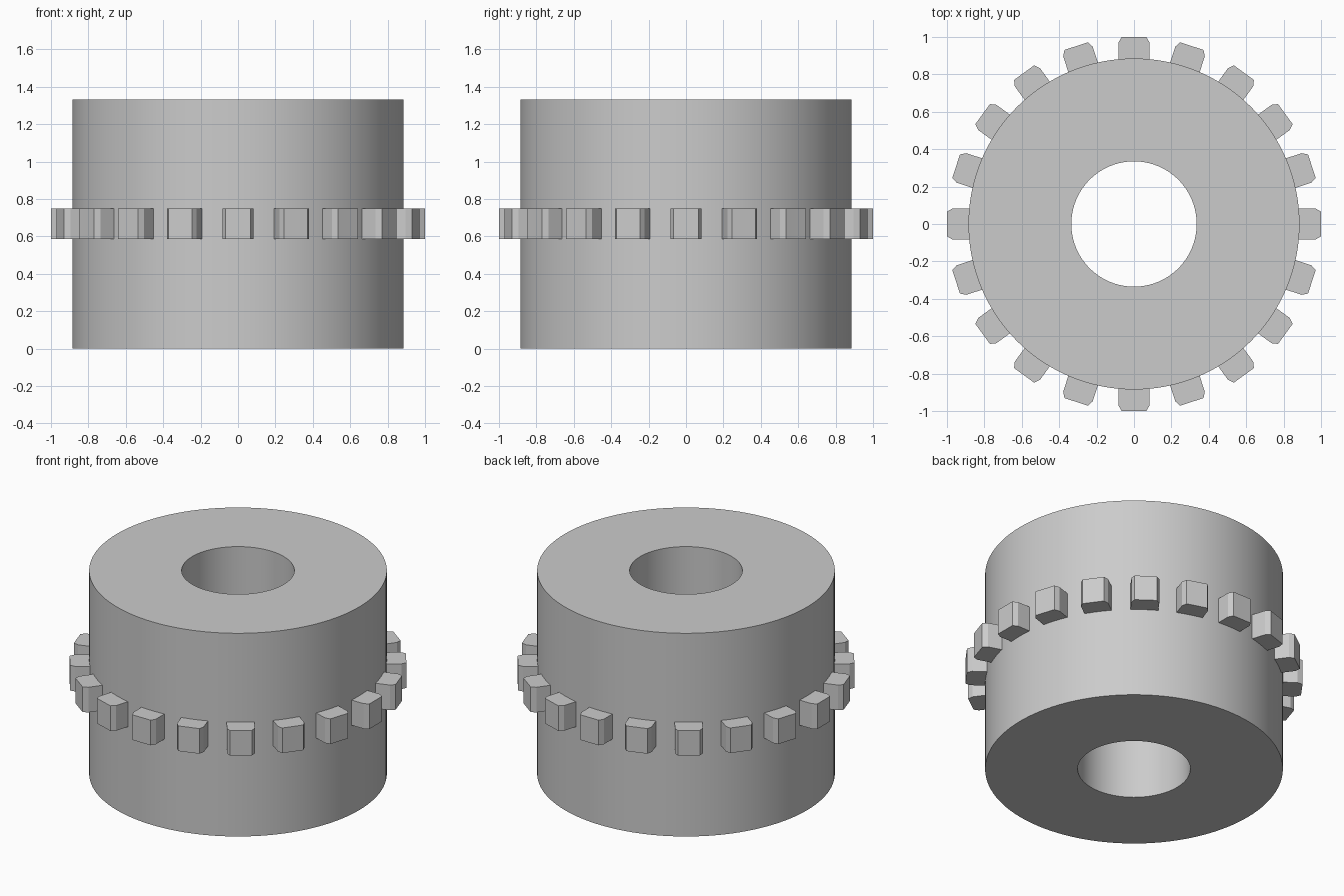
import bpy, bmesh, math
from mathutils import Matrix

if "Cube" in bpy.data.objects:
    bpy.data.objects.remove(bpy.data.objects["Cube"])

R, BORE, H = 0.885, 0.335, 1.333
TEETH, Z0, Z1 = 20, 0.585, 0.75

grey = bpy.data.materials.new("light grey")
grey.diffuse_color = (0.6, 0.6, 0.6, 1)
grey.use_nodes = True
grey.node_tree.nodes["Principled BSDF"].inputs["Base Color"].default_value = grey.diffuse_color


def finish(bm, name):
    bmesh.ops.recalc_face_normals(bm, faces=bm.faces)
    me = bpy.data.meshes.new(name)
    bm.to_mesh(me)
    bm.free()
    me.materials.append(grey)
    ob = bpy.data.objects.new(name, me)
    bpy.context.collection.objects.link(ob)
    return ob


# Drum with a through bore: a rectangular section spun round z
bm = bmesh.new()
section = [(BORE, 0), (R, 0), (R, H), (BORE, H)]
vs = [bm.verts.new((x, 0, z)) for x, z in section]
es = [bm.edges.new((vs[i], vs[(i + 1) % 4])) for i in range(4)]
bmesh.ops.spin(bm, geom=vs + es, cent=(0, 0, 0), axis=(0, 0, 1),
               angle=math.tau, steps=128, use_merge=True)
bmesh.ops.remove_doubles(bm, verts=bm.verts, dist=1e-5)
drum = finish(bm, "drum")
bpy.context.view_layer.objects.active = drum
drum.select_set(True)
bpy.ops.object.shade_smooth_by_angle(angle=math.radians(30))

# Ring of teeth with chamfered outer corners
bm = bmesh.new()
outline = [(0.86, -0.083), (0.97, -0.083), (1.0, -0.066),
           (1.0, 0.066), (0.97, 0.083), (0.86, 0.083)]
for i in range(TEETH):
    face = bm.faces.new([bm.verts.new((x, y, Z0)) for x, y in outline])
    ext = bmesh.ops.extrude_face_region(bm, geom=[face], use_keep_orig=True)
    top = [v for v in ext["geom"] if isinstance(v, bmesh.types.BMVert)]
    bmesh.ops.translate(bm, verts=top, vec=(0, 0, Z1 - Z0))
    bmesh.ops.rotate(bm, verts=top + list(face.verts), cent=(0, 0, 0),
                     matrix=Matrix.Rotation(math.tau * i / TEETH, 3, 'Z'))
finish(bm, "teeth")
